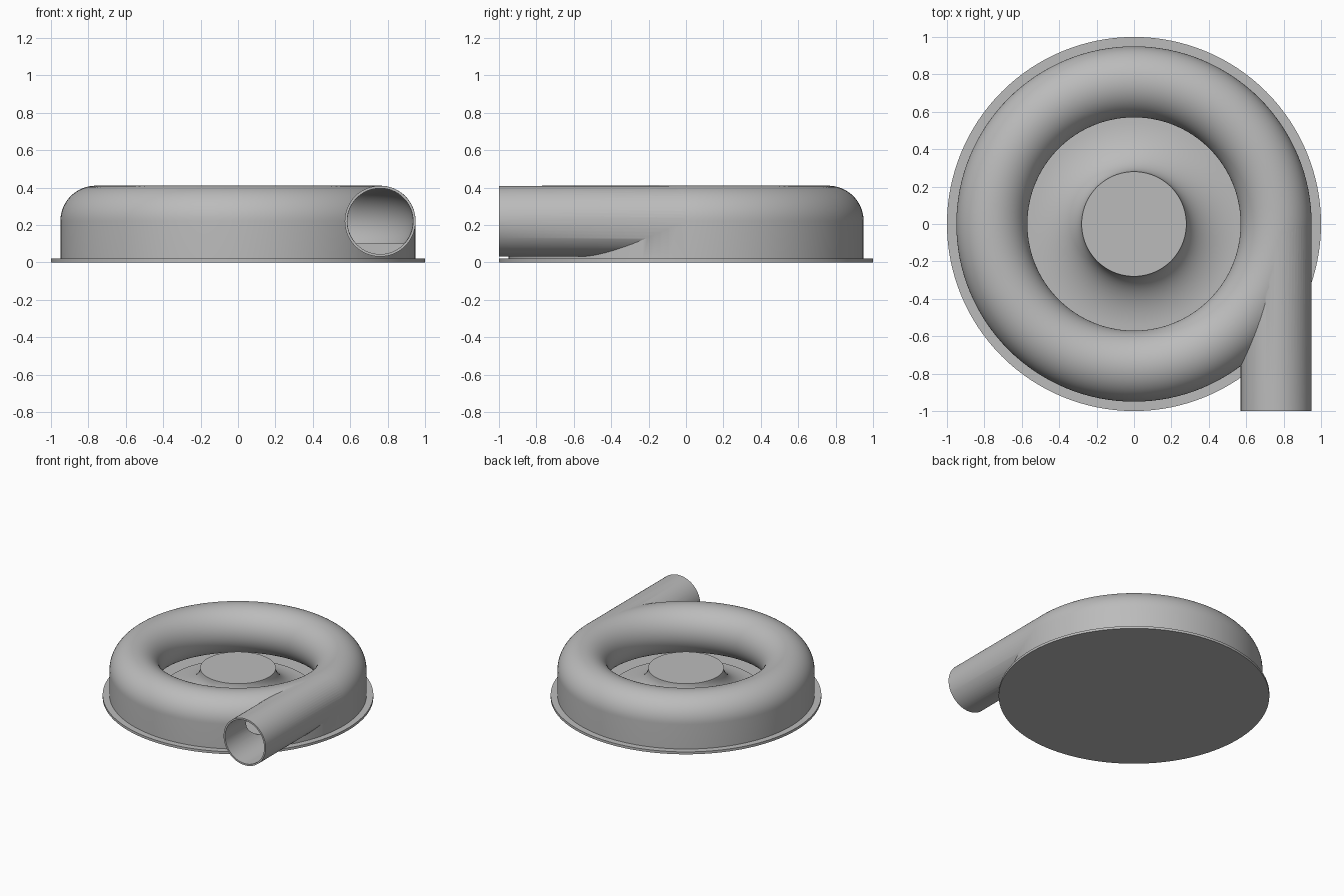
import bpy, bmesh
from math import sin, cos, pi, radians

if "Cube" in bpy.data.objects:
    bpy.data.objects.remove(bpy.data.objects["Cube"])

RING, TUBE, MID = 0.76, 0.19, 0.22      # volute ring radius, tube radius, tube axis height
BORE = 0.175

grey = bpy.data.materials.new("plain_grey")
grey.use_nodes = True
colour = (0.5, 0.5, 0.5, 1)
grey.diffuse_color = colour
grey.node_tree.nodes["Principled BSDF"].inputs["Base Color"].default_value = colour


def finish(name, bm):
    bmesh.ops.recalc_face_normals(bm, faces=bm.faces)
    mesh = bpy.data.meshes.new(name)
    bm.to_mesh(mesh)
    bm.free()
    mesh.materials.append(grey)
    obj = bpy.data.objects.new(name, mesh)
    bpy.context.collection.objects.link(obj)
    return obj


def revolve(name, profile, steps=128):
    """Turn a closed (radius, height) outline about z."""
    bm = bmesh.new()
    verts = [bm.verts.new((r, 0, z)) for r, z in profile]
    edges = [bm.edges.new((a, b)) for a, b in zip(verts, verts[1:] + verts[:1])]
    bmesh.ops.spin(bm, geom=verts + edges, cent=(0, 0, 0), axis=(0, 0, 1),
                   angle=2 * pi, steps=steps, use_merge=False)
    bmesh.ops.remove_doubles(bm, verts=bm.verts, dist=1e-5)
    bmesh.ops.dissolve_degenerate(bm, edges=bm.edges, dist=1e-6)
    return finish(name, bm)


def rod(name, radius, y0, y1):
    """Cylinder along y on the outlet axis."""
    bm = bmesh.new()
    rings = []
    for y in (y0, y1):
        rings.append([bm.verts.new((RING + radius * cos(2 * pi * i / 64), y,
                                    MID + radius * sin(2 * pi * i / 64))) for i in range(64)])
        bm.faces.new(rings[-1])
    for i in range(64):
        j = (i + 1) % 64
        bm.faces.new((rings[0][i], rings[0][j], rings[1][j], rings[1][i]))
    return finish(name, bm)


def arc(radius, start, end, count):
    return [(RING + radius * cos(radians(start + (end - start) * i / count)),
             MID + radius * sin(radians(start + (end - start) * i / count)))
            for i in range(count + 1)]


def combine(target, tool, operation):
    mod = target.modifiers.new(operation.lower(), 'BOOLEAN')
    mod.operation, mod.object, mod.solver = operation, tool, 'EXACT'
    bpy.context.view_layer.objects.active = target
    bpy.ops.object.modifier_apply(modifier=mod.name)
    bpy.data.objects.remove(tool)


def smooth(obj):
    bpy.ops.object.select_all(action='DESELECT')
    obj.select_set(True)
    bpy.context.view_layer.objects.active = obj
    bpy.ops.object.shade_smooth_by_angle(angle=radians(30))


# Round base plate
base_plate = revolve("base_plate", [(0, 0), (1, 0), (1, 0.02), (0, 0.02)])

# Central hub flaring out to a thin rim
flare = [(0.57 - 0.29 * sin(radians(a)), 0.24 - 0.195 * cos(radians(a))) for a in range(0, 91, 6)]
hub = revolve("hub", [(0, 0.01), (0.57, 0.01)] + flare + [(0, 0.24)])

# Ring casing: round tube with a straight outer skirt
casing = revolve("casing", arc(TUBE, 0, 270, 48) + [(RING, 0.01), (RING + TUBE, 0.01)])

# Straight outlet pipe leaving at a tangent
combine(casing, rod("outlet_pipe", TUBE - 0.0005, -1, 0), 'UNION')

# Hollow channel with a flat floor, and the pipe bore
cavity = revolve("cavity", arc(BORE, -43, 223, 40))
combine(casing, cavity, 'DIFFERENCE')
combine(casing, rod("bore", BORE + 0.001, -1.1, 0.0005), 'DIFFERENCE')

for part in (base_plate, hub, casing):
    smooth(part)
